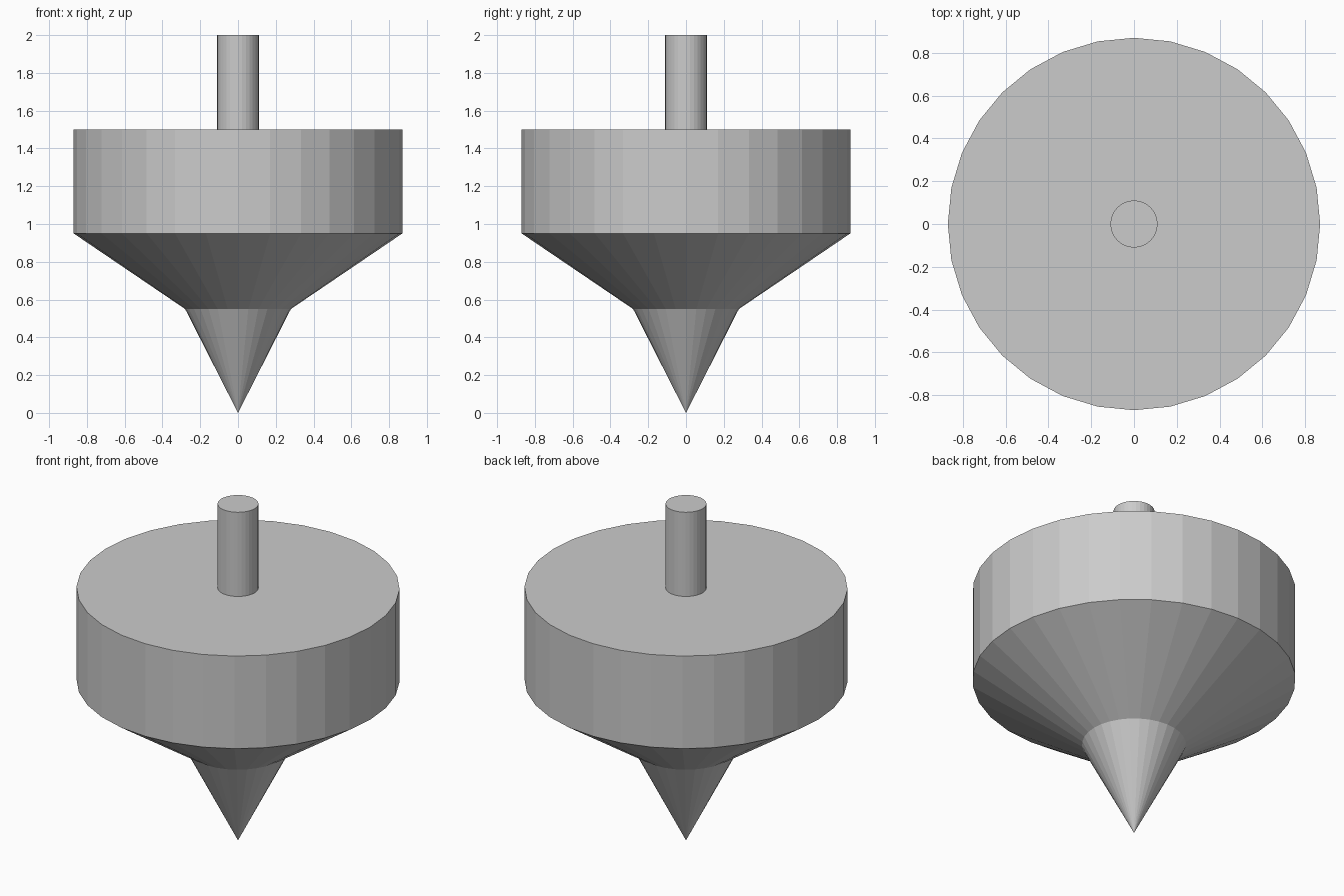
import bpy, bmesh
from math import cos, sin, tau

if "Cube" in bpy.data.objects:
    bpy.data.objects.remove(bpy.data.objects["Cube"])

SIDES = 32


def lathe(name, profile):
    """Revolve (radius, z) points around z; radius 0 makes a pole."""
    bm = bmesh.new()
    rings = []
    for r, z in profile:
        count = SIDES if r > 0 else 1
        rings.append([bm.verts.new((r * cos(tau * i / SIDES), r * sin(tau * i / SIDES), z))
                      for i in range(count)])
    for low, high in zip(rings, rings[1:]):
        for i in range(SIDES):
            j = (i + 1) % SIDES
            if len(low) == 1:
                bm.faces.new((low[0], high[j], high[i]))
            else:
                bm.faces.new((low[i], low[j], high[j], high[i]))
    bm.faces.new(rings[-1])  # flat top cap
    bmesh.ops.recalc_face_normals(bm, faces=bm.faces)
    mesh = bpy.data.meshes.new(name)
    bm.to_mesh(mesh)
    bm.free()
    obj = bpy.data.objects.new(name, mesh)
    bpy.context.collection.objects.link(obj)
    return obj


# Pointed foot, flared underside and drum
lathe("top_body", [(0, 0), (0.28, 0.55), (0.87, 0.95), (0.87, 1.5)])

# Handle standing on the drum
lathe("stem", [(0.11, 1.5), (0.11, 2.0)])
